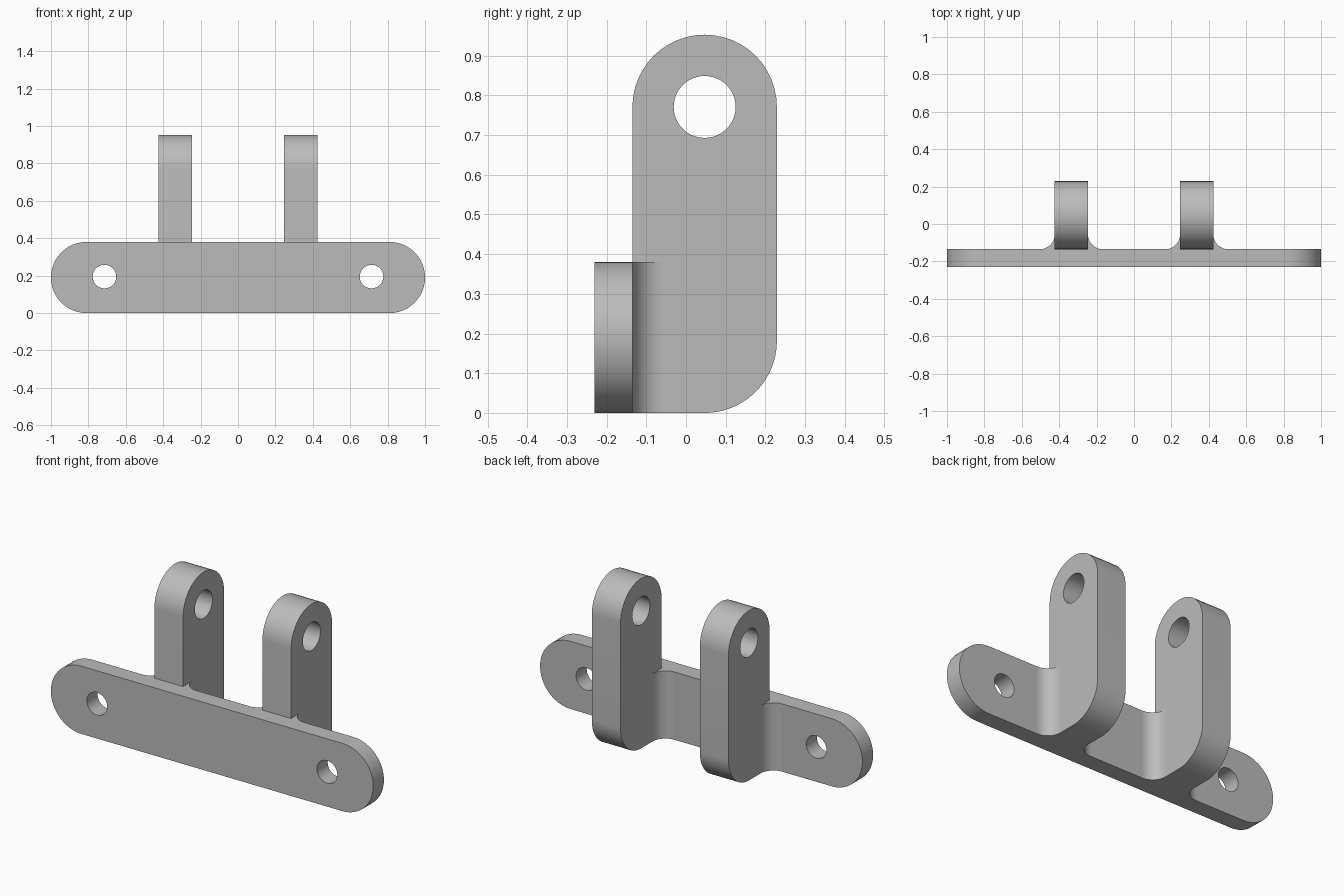
import bpy, bmesh
from math import pi, sin, cos
from mathutils import Vector

cube = bpy.data.objects.get("Cube")
if cube:
    bpy.data.objects.remove(cube)

grey = bpy.data.materials.new("light grey")
grey.use_nodes = True
colour = (0.5, 0.5, 0.5, 1)
grey.diffuse_color = colour
grey.node_tree.nodes["Principled BSDF"].inputs["Base Color"].default_value = colour


def arc(cx, cy, r, start, end, steps=24):
    """Points along an arc, angles in quarter turns."""
    angles = [(start + (end - start) * i / steps) * pi / 2 for i in range(steps + 1)]
    return [(cx + r * cos(a), cy + r * sin(a)) for a in angles]


def circle(cx, cy, r):
    return arc(cx, cy, r, 0, 4, 48)[:-1]


def extrude(name, loops, place, depth):
    """Fill an outline with holes, then extrude it into a solid."""
    bm = bmesh.new()
    for loop in loops:
        verts = [bm.verts.new(place(u, v)) for u, v in loop]
        for a, b in zip(verts, verts[1:] + verts[:1]):
            bm.edges.new((a, b))
    bmesh.ops.triangle_fill(bm, edges=bm.edges[:], use_beauty=True)
    result = bmesh.ops.extrude_face_region(bm, geom=bm.faces[:], use_keep_orig=True)
    moved = [g for g in result["geom"] if isinstance(g, bmesh.types.BMVert)]
    bmesh.ops.translate(bm, verts=moved, vec=Vector(depth))
    bmesh.ops.recalc_face_normals(bm, faces=bm.faces[:])
    mesh = bpy.data.meshes.new(name)
    bm.to_mesh(mesh)
    bm.free()
    mesh.materials.append(grey)
    obj = bpy.data.objects.new(name, mesh)
    bpy.context.collection.objects.link(obj)
    bpy.ops.object.select_all(action='DESELECT')
    obj.select_set(True)
    bpy.context.view_layer.objects.active = obj
    bpy.ops.object.shade_smooth_by_angle(angle=pi / 6)
    return obj


FRONT, BACK, REAR = -0.23, -0.135, 0.229
HEIGHT, TOP = 0.38, 0.953
END_R = HEIGHT / 2
LUG_R = (REAR - BACK) / 2
LUG_Y = (REAR + BACK) / 2
LUG_IN, LUG_OUT = 0.246, 0.424
FILLET = 0.08

# Mounting plate with rounded ends and two screw holes
outline = arc(1 - END_R, END_R, END_R, -1, 1) + arc(END_R - 1, END_R, END_R, 1, 3)
holes = [circle(x, 0.195, 0.063) for x in (-0.714, 0.714)]
extrude("mounting_plate", [outline] + holes,
        lambda u, v: (u, FRONT, v), (0, BACK - FRONT, 0))

# Lug outline: round top, one round lower corner, pin hole
lug = ([(BACK, 0)] + arc(LUG_Y, LUG_R, LUG_R, -1, 0)
       + arc(LUG_Y, TOP - LUG_R, LUG_R, 0, 2))
pin_hole = circle(LUG_Y, TOP - LUG_R, 0.078)

for side, sign in (("left", 1), ("right", -1)):
    extrude(side + "_lug", [lug, pin_hole],
            lambda u, v: (sign * LUG_IN, u, v), (sign * (LUG_OUT - LUG_IN), 0, 0))
    # Concave fillets where the lug meets the plate
    for edge, x, way in (("inner", LUG_IN, -1), ("outer", LUG_OUT, 1)):
        fillet = [(0, 0)] + arc(FILLET, FILLET, FILLET, 3, 2, 12)
        extrude(f"{side}_{edge}_fillet", [fillet],
                lambda u, v: (sign * (x + way * u), BACK + v, 0), (0, 0, HEIGHT))
